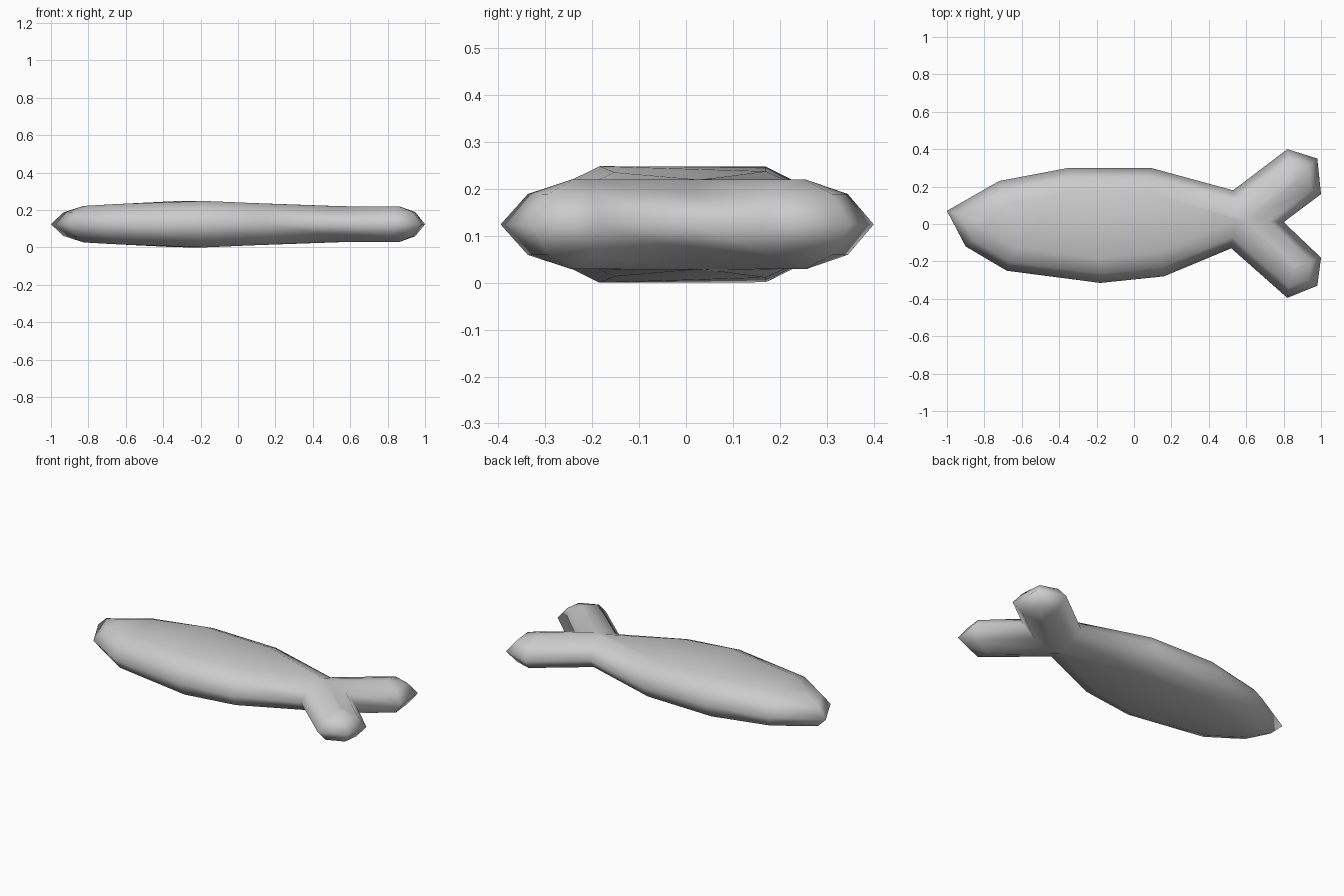
import bpy, bmesh
from mathutils import Vector

if "Cube" in bpy.data.objects:
    bpy.data.objects.remove(bpy.data.objects["Cube"])

MID_Z = 0.126

# Fish outline seen from above, clockwise from the nose
OUTLINE = [(-1, .07), (-.72, .23), (-.35, .30), (.09, .30), (.53, .18),
           (.82, .40), (.98, .35), (1, .16), (.80, .01), (1, -.18),
           (.98, -.33), (.82, -.395), (.52, -.13), (.16, -.28),
           (-.18, -.315), (-.68, -.25), (-.90, -.12)]

# Half thickness along the length: fullest in the belly
THICKNESS = [(-1, .09), (-.85, .096), (-.68, .106), (-.3, .125), (-.17, .124),
             (.1, .112), (.5, .096), (1, .095)]


def half_thickness(x):
    for (x0, h0), (x1, h1) in zip(THICKNESS, THICKNESS[1:]):
        if x <= x1:
            t = max(0, (x - x0) / (x1 - x0))
            return h0 + (h1 - h0) * t
    return THICKNESS[-1][1]


def inset(points, dist):
    """Mitred inward offset of a clockwise polygon."""
    pts = [Vector(p) for p in points]
    result = []
    for i, p in enumerate(pts):
        a = (p - pts[i - 1]).normalized()
        b = (pts[(i + 1) % len(pts)] - p).normalized()
        na, nb = Vector((a.y, -a.x)), Vector((b.y, -b.x))
        result.append(p + (na + nb) * dist / (1 + na.dot(nb)))
    return result


# Rounded rim: rings from underside to top (inset, share of half thickness)
bm = bmesh.new()
rings = []
for dist, share in [(.13, -1), (.05, -.68), (0, 0), (.05, .68), (.13, 1)]:
    rings.append([bm.verts.new((p.x, p.y, MID_Z + share * half_thickness(p.x)))
                  for p in inset(OUTLINE, dist)])
n = len(OUTLINE)
for low, high in zip(rings, rings[1:]):
    for i in range(n):
        j = (i + 1) % n
        bm.faces.new((low[i], low[j], high[j], high[i]))

# Top and underside
caps = [bm.faces.new(rings[0]), bm.faces.new(rings[-1])]
bmesh.ops.triangulate(bm, faces=caps)
bmesh.ops.recalc_face_normals(bm, faces=bm.faces)
for f in bm.faces:
    f.smooth = True
low_z = min(v.co.z for v in bm.verts)
bmesh.ops.translate(bm, verts=bm.verts, vec=(0, 0, -low_z))

mesh = bpy.data.meshes.new("fish_body")
bm.to_mesh(mesh)
bm.free()
fish = bpy.data.objects.new("fish_body", mesh)
bpy.context.collection.objects.link(fish)
